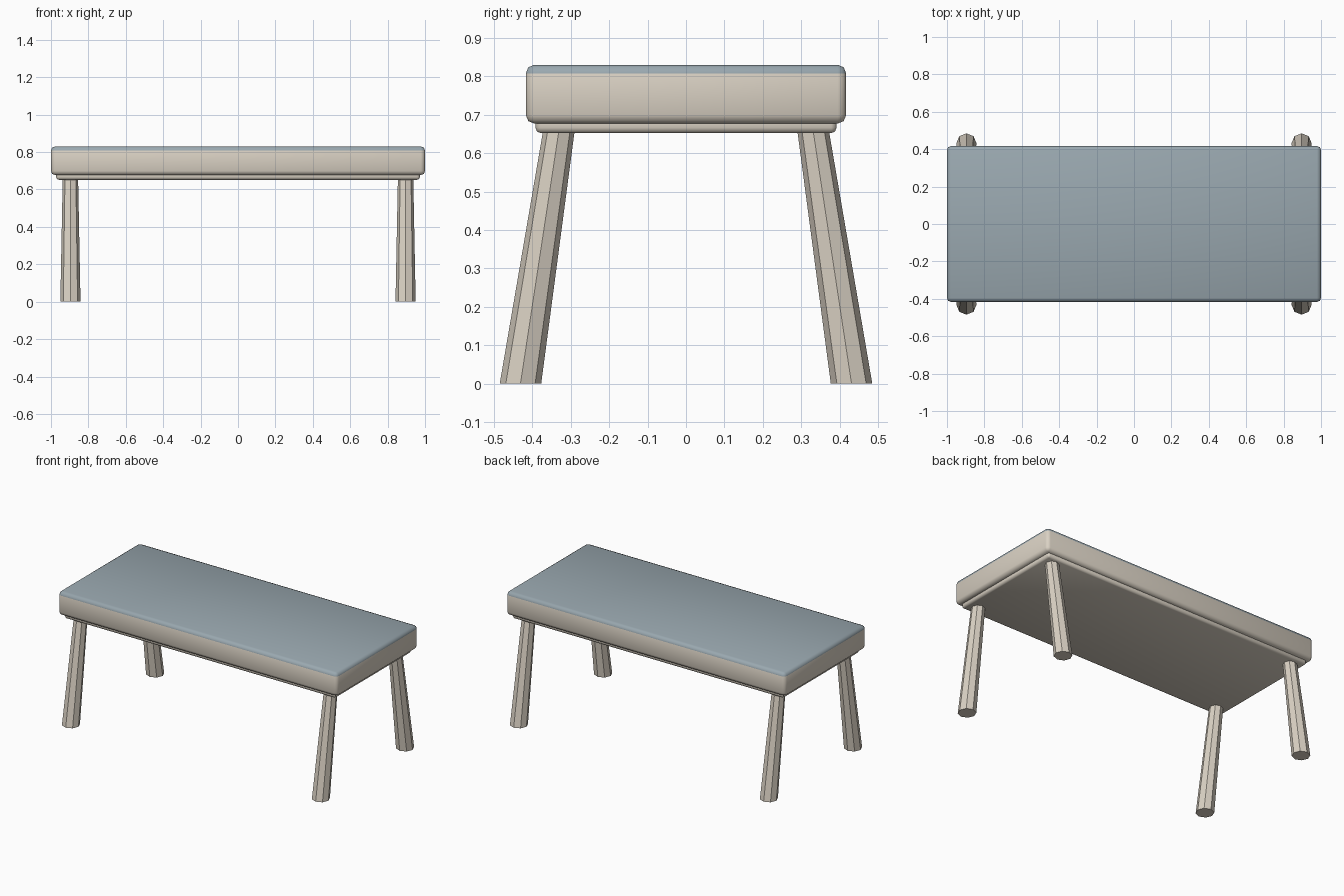
import bpy, bmesh, math

if "Cube" in bpy.data.objects:
    bpy.data.objects.remove(bpy.data.objects["Cube"])

slate = bpy.data.materials.new("slate_top")
slate.diffuse_color = (0.32, 0.39, 0.43, 1)
slate.use_nodes = True
slate.node_tree.nodes["Principled BSDF"].inputs["Base Color"].default_value = slate.diffuse_color
wood = bpy.data.materials.new("pale_wood")
wood.diffuse_color = (0.70, 0.64, 0.55, 1)
wood.use_nodes = True
wood.node_tree.nodes["Principled BSDF"].inputs["Base Color"].default_value = wood.diffuse_color


def finish(name, bm):
    bmesh.ops.recalc_face_normals(bm, faces=bm.faces[:])
    me = bpy.data.meshes.new(name)
    bm.to_mesh(me)
    bm.free()
    me.materials.append(wood)
    ob = bpy.data.objects.new(name, me)
    bpy.context.collection.objects.link(ob)
    return ob


def rounded_box(name, hx, hy, z0, z1, r):
    bm = bmesh.new()
    bmesh.ops.create_cube(bm, size=1)
    for v in bm.verts:
        v.co = (v.co.x * 2 * hx, v.co.y * 2 * hy, z0 + (v.co.z + 0.5) * (z1 - z0))
    bmesh.ops.bevel(bm, geom=bm.edges[:], offset=r, segments=2, profile=0.5, affect='EDGES')
    ob = finish(name, bm)
    for p in ob.data.polygons:
        p.use_smooth = True
    ob.data.set_sharp_from_angle(angle=math.radians(50))
    return ob


def leg(name, sx, sy):
    # Tapered octagonal post, splayed outward in y with level ends
    bm = bmesh.new()
    rings = []
    for z, cy, r in ((0, 0.431, 0.054), (0.665, 0.330, 0.041)):
        rings.append([bm.verts.new((sx * 0.896 + r * math.cos(i * math.pi / 4),
                                    sy * cy + r * math.sin(i * math.pi / 4), z))
                      for i in range(8)])
    low, high = rings
    for i in range(8):
        j = (i + 1) % 8
        bm.faces.new((low[i], low[j], high[j], high[i]))
    bm.faces.new(low)
    bm.faces.new(high)
    finish(name, bm)


# Table top with slate upper surface and upper rounded edge
top = rounded_box("table_top", 1.0, 0.417, 0.677, 0.83, 0.022)
top.data.materials.append(slate)
for p in top.data.polygons:
    if p.center.z > 0.808:
        p.material_index = 1

# Recessed under-panel
rounded_box("under_panel", 0.972, 0.392, 0.652, 0.70, 0.014)

# Four splayed legs
for sx, side in ((-1, "left"), (1, "right")):
    for sy, end in ((-1, "front"), (1, "back")):
        leg(f"{end}_{side}_leg", sx, sy)
